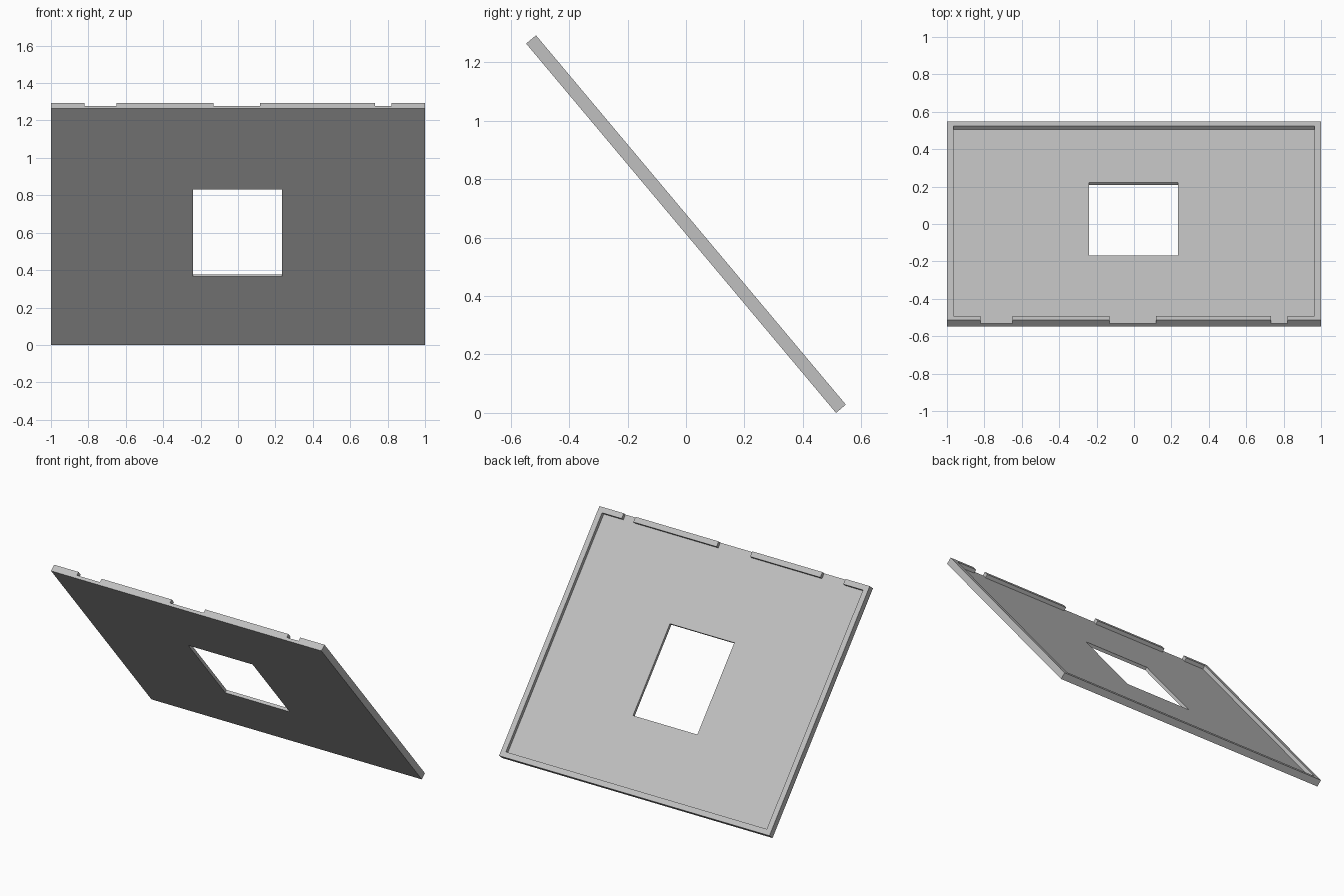
import bpy, bmesh, math
from mathutils import Matrix, Vector

if "Cube" in bpy.data.objects:
    bpy.data.objects.remove(bpy.data.objects["Cube"], do_unlink=True)

LENGTH, THICK, FLOOR, RIM = 1.65, 0.044, 0.02, 0.035
TILT = math.radians(50)

grey = bpy.data.materials.new("light_grey")
grey.use_nodes = True
colour = (0.53, 0.53, 0.53, 1)
grey.diffuse_color = colour
grey.node_tree.nodes["Principled BSDF"].inputs["Base Color"].default_value = colour


def box(name, x, v, w):
    """Box spanning x (width), v (up the slope) and w (out of the back)."""
    bm = bmesh.new()
    bmesh.ops.create_cube(bm, size=1)
    for vert in bm.verts:
        vert.co = [lo + (c + 0.5) * (hi - lo) for c, (lo, hi) in zip(vert.co, (x, v, w))]
    mesh = bpy.data.meshes.new(name)
    bm.to_mesh(mesh)
    bm.free()
    mesh.materials.append(grey)
    obj = bpy.data.objects.new(name, mesh)
    bpy.context.collection.objects.link(obj)
    return obj


panel = box("tilted_panel", (-1, 1), (0, LENGTH), (0, THICK))

# Recess in the back, window opening, and notches in the upper rim
above = THICK + 0.1
cutters = [
    box("recess_cutter", (-1 + RIM, 1 - RIM), (RIM, LENGTH - RIM), (FLOOR, above)),
    box("window_cutter", (-0.24, 0.236), (0.476, 1.083), (-0.1, above)),
]
for x in ((-0.82, -0.65), (-0.13, 0.118), (0.733, 0.82)):
    cutters.append(box("notch_cutter", x, (LENGTH - 2 * RIM, LENGTH + 0.1), (FLOOR, above)))

for cutter in cutters:
    cutter.hide_render = True
    mod = panel.modifiers.new(cutter.name, "BOOLEAN")
    mod.operation, mod.solver, mod.object = "DIFFERENCE", "EXACT", cutter

# Bake the cuts and discard the cutters
graph = bpy.context.evaluated_depsgraph_get()
mesh = bpy.data.meshes.new_from_object(panel.evaluated_get(graph))
panel.modifiers.clear()
panel.data = mesh
for cutter in cutters:
    bpy.data.objects.remove(cutter, do_unlink=True)

# Lean the panel forward, its lower edge resting on the ground
slope = Vector((0, -math.cos(TILT), math.sin(TILT)))
back = Vector((0, math.sin(TILT), math.cos(TILT)))
foot = Vector((0, (LENGTH * math.cos(TILT) - THICK * math.sin(TILT)) / 2, 0))
# The slope axes are left-handed, so flip x and the normals to suit
lean = Matrix((Vector((1, 0, 0)), slope, back)).transposed().to_4x4()
mesh.transform(Matrix.Translation(foot) @ lean)
if lean.determinant() < 0:
    mesh.flip_normals()
